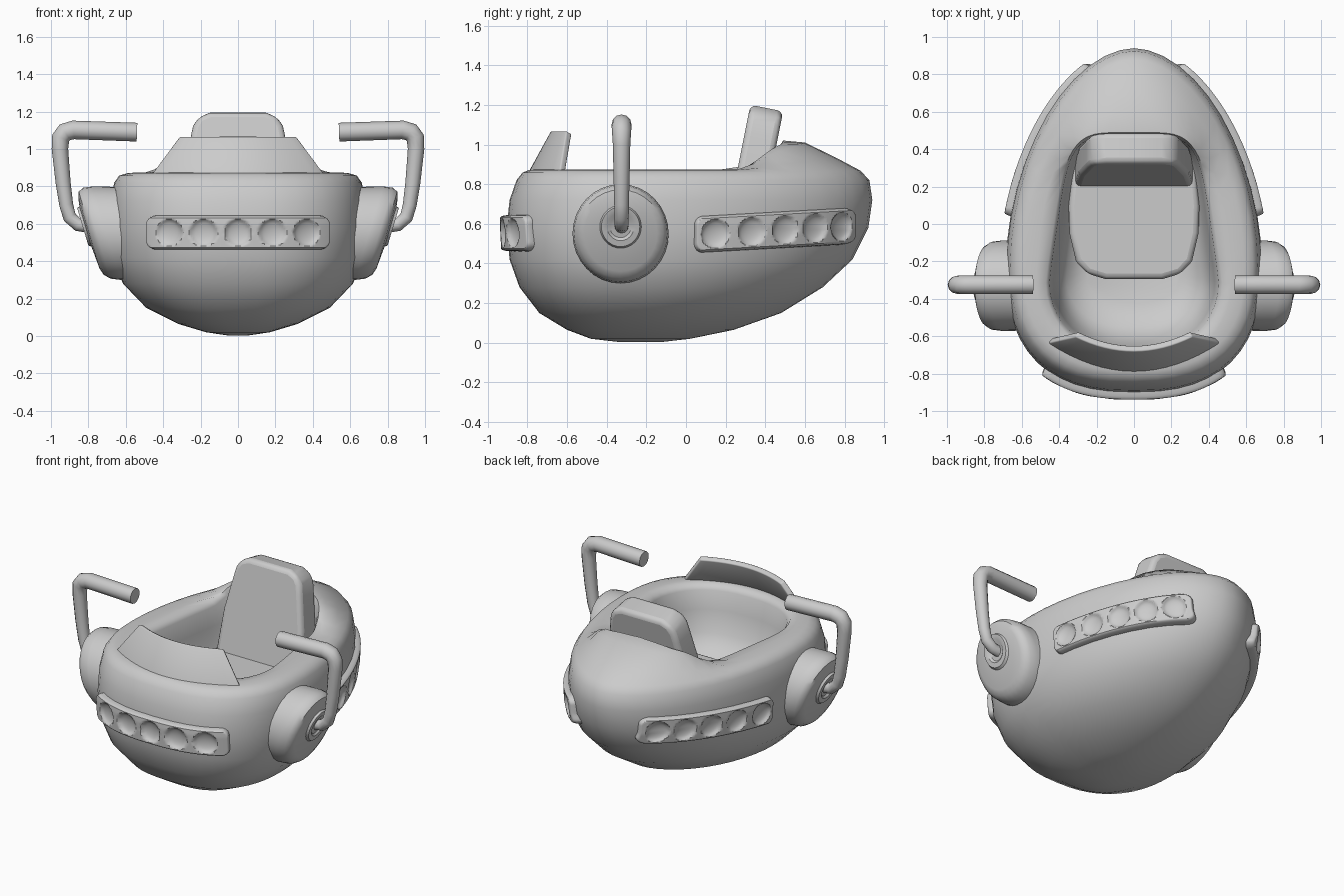
import bpy, bmesh, math
from mathutils import Vector

if "Cube" in bpy.data.objects:
    bpy.data.objects.remove(bpy.data.objects["Cube"])


def finish(name, bm, bevel=0, angle=40, mirror=False, solid=0):
    bmesh.ops.remove_doubles(bm, verts=bm.verts, dist=1e-5)
    bmesh.ops.recalc_face_normals(bm, faces=bm.faces)
    me = bpy.data.meshes.new(name)
    bm.to_mesh(me)
    bm.free()
    ob = bpy.data.objects.new(name, me)
    bpy.context.collection.objects.link(ob)
    bpy.ops.object.select_all(action='DESELECT')
    ob.select_set(True)
    bpy.context.view_layer.objects.active = ob
    if solid:
        m = ob.modifiers.new("Solid", 'SOLIDIFY')
        m.thickness, m.offset = solid, 0
    if bevel:
        m = ob.modifiers.new("Bevel", 'BEVEL')
        m.width, m.segments, m.limit_method = bevel, 3, 'ANGLE'
    if mirror:
        ob.modifiers.new("Mirror", 'MIRROR')
    bpy.ops.object.shade_smooth_by_angle(angle=math.radians(angle))
    return ob


def loft(bm, rings):
    """Skin a list of closed rings and cap both ends."""
    vs = [[bm.verts.new(p) for p in r] for r in rings]
    n = len(vs[0])
    for a, b in zip(vs, vs[1:]):
        for i in range(n):
            j = (i + 1) % n
            bm.faces.new((a[i], a[j], b[j], b[i]))
    bm.faces.new(vs[0])
    bm.faces.new(vs[-1])


# Hull: egg-shaped rings, (z, front y, back y, half width, rear lift)
C, PF, PR = -0.22, 2.5, 1.85
OUTER = [(0.004, -.34, -.12, .06, 0), (0.02, -.48, .02, .17, 0), (0.065, -.60, .24, .32, 0),
         (0.15, -.74, .48, .49, 0), (0.28, -.84, .69, .615, 0), (0.42, -.89, .84, .668, 0),
         (0.58, -.905, .92, .685, 0), (0.72, -.89, .94, .68, 0), (0.82, -.855, .925, .662, 0)]
RIM = [(0.858, -.825, .88, .635, .01), (0.872, -.79, .76, .59, .06), (0.875, -.74, .60, .53, .135),
       (0.87, -.70, .49, .48, .15)]
INNER = [(0.84, -.68, .465, .46, .14), (0.72, -.66, .455, .44, .07), (0.58, -.62, .44, .415, 0),
         (0.48, -.55, .42, .37, 0), (0.43, -.42, .34, .27, 0)]


def egg(z, yf, yb, w, lift, pr=PR, taper=0, n=48):
    pts = []
    for i in range(n):
        t = 2 * math.pi * i / n
        s, c = math.sin(t), math.cos(t)
        p, ext = (pr, yb - C) if c > 0 else (PF, C - yf)
        x = math.copysign(w * abs(s) ** (2 / p), s)
        y = C + math.copysign(ext * abs(c) ** (2 / p), c)
        x *= 1 - taper * max(0, (y + .35) / .8)
        k = min(1, max(0, (y - .24) / .22))
        k = k * k * (3 - 2 * k) * max(0, 1 - (abs(x) / .52) ** 2.4)
        pts.append((x, y, z + lift * k))
    return pts


bm = bmesh.new()
rings = [egg(*r) for r in OUTER]
rings += [egg(*r, pr=p, taper=t) for r, p, t in
          zip(RIM, (1.87, 2.0, 2.7, 5), (0, .02, .12, .24))]
rings += [egg(*r, pr=6, taper=.25) for r in INNER]
loft(bm, rings)
finish("hull", bm, angle=60)


def hull_at(z):
    for a, b in zip(OUTER, OUTER[1:]):
        if a[0] <= z <= b[0]:
            k = (z - a[0]) / (b[0] - a[0])
            return [a[i] + k * (b[i] - a[i]) for i in (1, 2, 3)]


def front_point(x, z):
    yf, yb, w = hull_at(z)
    return Vector((x, C - (C - yf) * (1 - (abs(x) / w) ** PF) ** (1 / PF), z))


def side_point(y, z):
    yf, yb, w = hull_at(z)
    return Vector((w * (1 - ((y - C) / (yb - C)) ** PR) ** (1 / PR), y, z))


# Light strips: sheets following the hull, with five round dimples each
def light_strip(name, point, u0, u1, z0, z1, lamps, mirror):
    bm = bmesh.new()
    nu, nv, H, R = 130, 28, .093, .045
    mid, L = (u0 + u1) / 2, (u1 - u0) / 2
    mid_z = lambda u: z0 + (z1 - z0) * (u - u0) / (u1 - u0)
    centres = [point(c, mid_z(c)) for c in lamps]
    grid = []
    for i in range(nu + 1):
        u = mid + L * math.sin((2 * i / nu - 1) * math.pi / 2)
        zc = mid_z(u)
        base = point(u, zc)
        row = []
        for j in range(nv + 1):
            v = H * math.sin((2 * j / nv - 1) * math.pi / 2)
            qx, qy = abs(u - mid) - L + R, abs(v) - H + R
            d = R - math.hypot(max(qx, 0), max(qy, 0)) - min(max(qx, qy), 0)
            k = min(1, max(0, d / .014))
            h = -.035 + .07 * math.sqrt(1 - (1 - k) ** 2)
            r = min(math.hypot((base - c).xy.length, v) for c in centres) / .07
            if r < 1:
                h -= .03 * math.sqrt(1 - r * r)
            t = point(u + .002, zc) - point(u - .002, zc)
            nrm = Vector((t.y, -t.x, 0)).normalized()
            p = point(u, zc + .6 * v)
            p.z = zc + v
            row.append(bm.verts.new(p + nrm * h))
        grid.append(row)
    for a, b in zip(grid, grid[1:]):
        for j in range(nv):
            bm.faces.new((a[j], b[j], b[j + 1], a[j + 1]))
    finish(name, bm, angle=35, mirror=mirror)


light_strip("front_light_strip", front_point, -.48, .48, .553, .553,
            (-.355, -.18, 0, .18, .355), False)
light_strip("side_light_strips", side_point, .04, .84, .545, .59,
            (.14, .32, .485, .632, .762), True)

# Round side pods with hubs: lathe along x, outer face sheared so the top juts out
bm = bmesh.new()
PROFILE = [(.52, .245), (.70, .25), (.755, .243), (.785, .222), (.797, .19), (.805, .108),
           (.82, .1), (.82, .07), (.808, .055), (.808, .01)]
rings = []
for a, r in PROFILE:
    ring = []
    cz = .55 if r > .15 else .585
    for i in range(32):
        t = 2 * math.pi * i / 32
        zz = cz - .55 + r * math.sin(t)
        shear = .3 * zz * min(1, (a - .5) / .2)
        ring.append((a + shear, -.33 + .97 * r * math.cos(t), .55 + zz))
    rings.append(ring)
loft(bm, rings)
finish("side_pods", bm, mirror=True)

# Bent grab handles
PATH = [(.79, .585, .035), (.855, .595, .035), (.9, .635, .036), (.918, .70, .037), (.935, .82, .04),
        (.952, 1.0, .044), (.948, 1.06, .048), (.925, 1.09, .05), (.88, 1.102, .05), (.54, 1.09, .05)]
for side, label in ((1, "right_handle"), (-1, "left_handle")):
    cu = bpy.data.curves.new(label, 'CURVE')
    cu.dimensions, cu.bevel_depth, cu.bevel_resolution, cu.use_fill_caps = '3D', 1, 4, True
    sp = cu.splines.new('POLY')
    sp.points.add(len(PATH) - 1)
    for p, (x, z, r) in zip(sp.points, PATH):
        p.co = (side * x, -.325, z, 1)
        p.radius = r
    sp.use_smooth = True
    bpy.context.collection.objects.link(bpy.data.objects.new(label, cu))

# Windshield: curved sheet leaning back
bm = bmesh.new()
cols = []
N = 16
for i in range(N + 1):
    s = 2 * i / N - 1
    low = Vector((.46 * s, -.78 + .155 * s * s, .85))
    top = Vector((.305 * s, -.665 + .075 * s * s, 1.06))
    cols.append([bm.verts.new(low.lerp(top, k)) for k in (0, .5, 1)])
for a, b in zip(cols, cols[1:]):
    for j in range(2):
        bm.faces.new((a[j], b[j], b[j + 1], a[j + 1]))
finish("windshield", bm, bevel=.008, solid=.035)

# Seat cushion
half = [(.15, -.295), (.25, -.265), (.31, -.2), (.345, -.05), (.35, .1), (.32, .4)]
outline = half + [(-x, y) for x, y in reversed(half)]
bm = bmesh.new()
loft(bm, [[(x, y, z) for x, y in outline] for z in (.40, .59)])
finish("seat_cushion", bm, bevel=.03)

# Seat back: tapered slab leaning to the rear
half = [(.32, .5), (.295, .85), (.255, 1.06), (.24, 1.13), (.21, 1.175), (.15, 1.2)]
outline = half + [(-x, z) for x, z in reversed(half)]
bm = bmesh.new()
loft(bm, [[(x, .185 + .2 * (z - .5) + t, z - .2 * t) for x, z in outline] for t in (0, .165)])
finish("seat_back", bm, bevel=.03)
